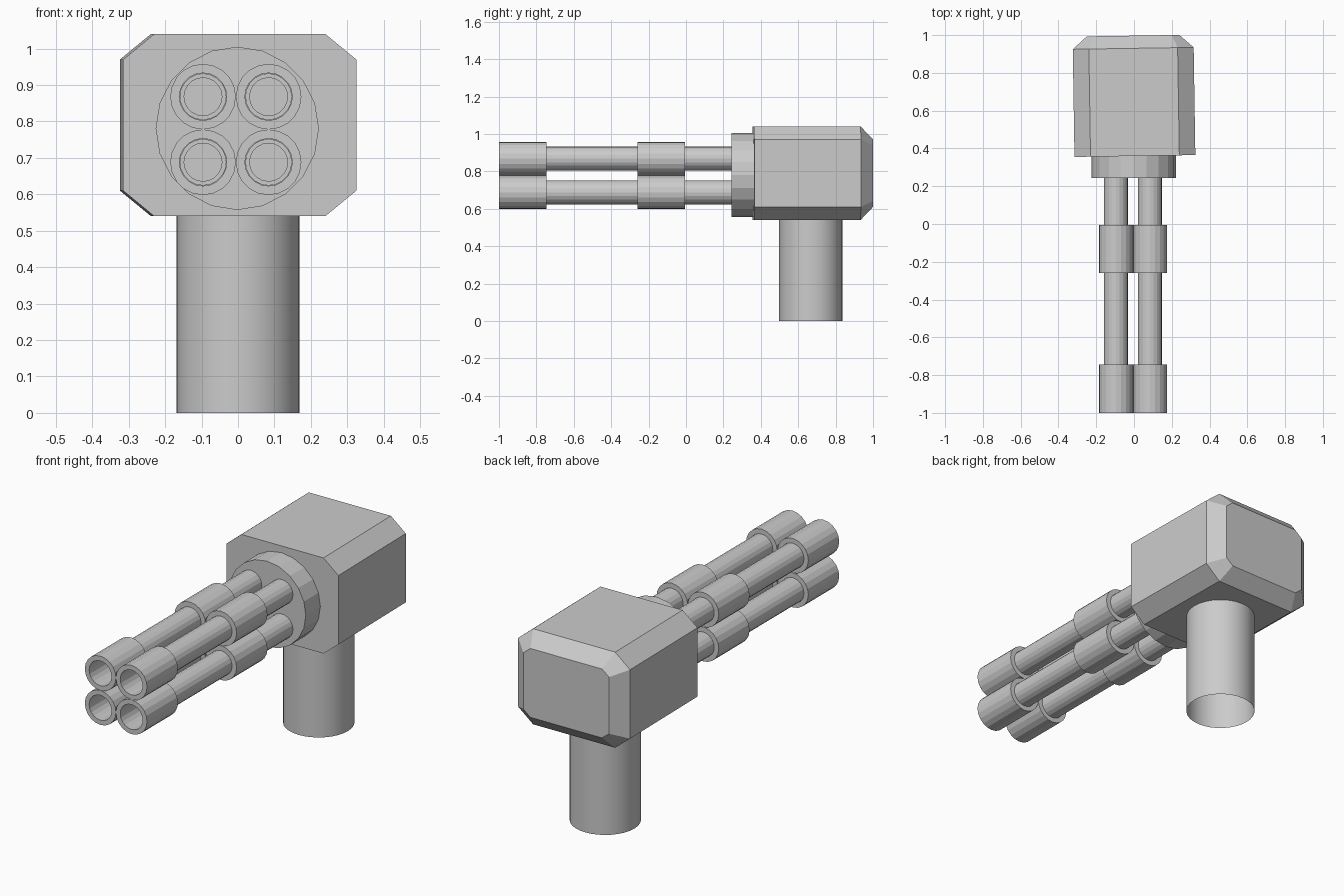
import bpy, bmesh
from math import cos, sin, pi, radians
from mathutils import Matrix, Vector

if "Cube" in bpy.data.objects:
    bpy.data.objects.remove(bpy.data.objects["Cube"])


def make_object(name, bm, smooth=False):
    bmesh.ops.recalc_face_normals(bm, faces=bm.faces)
    mesh = bpy.data.meshes.new(name)
    bm.to_mesh(mesh)
    bm.free()
    if smooth:
        mesh.shade_smooth()
    ob = bpy.data.objects.new(name, mesh)
    bpy.context.collection.objects.link(ob)
    return ob


def loft(name, rings, closed=False, caps=(), smooth=False):
    """Bridge consecutive rings of points; caps lists ring indices to fill."""
    bm = bmesh.new()
    loops = [[bm.verts.new(p) for p in ring] for ring in rings]
    pairs = list(zip(loops, loops[1:]))
    if closed:
        pairs.append((loops[-1], loops[0]))
    for a, b in pairs:
        n = len(a)
        for i in range(n):
            j = (i + 1) % n
            bm.faces.new((a[i], a[j], b[j], b[i]))
    for c in caps:
        bm.faces.new(loops[c])
    return make_object(name, bm, smooth)


def circle_y(x, z, r, y, n=20):
    return [(x + r * cos(2 * pi * i / n), y, z + r * sin(2 * pi * i / n)) for i in range(n)]


def pipe(name, x, z, r_out, r_in, y0, y1):
    rings = [circle_y(x, z, r, y) for r, y in
             ((r_in, y0), (r_out, y0), (r_out, y1), (r_in, y1))]
    return loft(name, rings, closed=True)


def octagon(w, h, cx, cz, y):
    pts = [(w, h - cz), (w - cx, h), (cx - w, h), (-w, h - cz),
           (-w, cz - h), (cx - w, -h), (w - cx, -h), (w, cz - h)]
    return [(x, y, 0.79 + z) for x, z in pts]


# Housing: octagonal block with bevelled back, turned very slightly
housing = loft("housing", [octagon(0.32, 0.25, 0.085, 0.07, 0.36),
                           octagon(0.32, 0.25, 0.085, 0.07, 0.93),
                           octagon(0.245, 0.18, 0.04, 0.032, 0.997)], caps=(0, -1))
pivot = Vector((0, 0.67, 0))
housing.data.transform(Matrix.Translation(pivot) @ Matrix.Rotation(radians(0.9), 4, 'Z')
                       @ Matrix.Translation(-pivot))

# Round barrel mount on the front of the housing
loft("barrel_mount", [circle_y(-0.002, 0.781, 0.224, y) for y in (0.243, 0.37)], caps=(0, -1))

# Four hollow barrels, each with a muzzle sleeve and a middle sleeve
for x, side in ((-0.096, "left"), (0.084, "right")):
    for z, level in ((0.868, "upper"), (0.688, "lower")):
        tag = f"{level}_{side}"
        pipe("barrel_" + tag, x, z, 0.064, 0.052, -0.76, 0.25)
        pipe("muzzle_sleeve_" + tag, x, z, 0.09, 0.065, -1.0, -0.745)
        pipe("middle_sleeve_" + tag, x, z, 0.09, 0.064, -0.26, -0.005)

# Open-ended support post
loft("support_post", [[(0.169 * cos(2 * pi * i / 32), 0.667 + 0.169 * sin(2 * pi * i / 32), z)
                       for i in range(32)] for z in (0.0, 0.545)], smooth=True)
